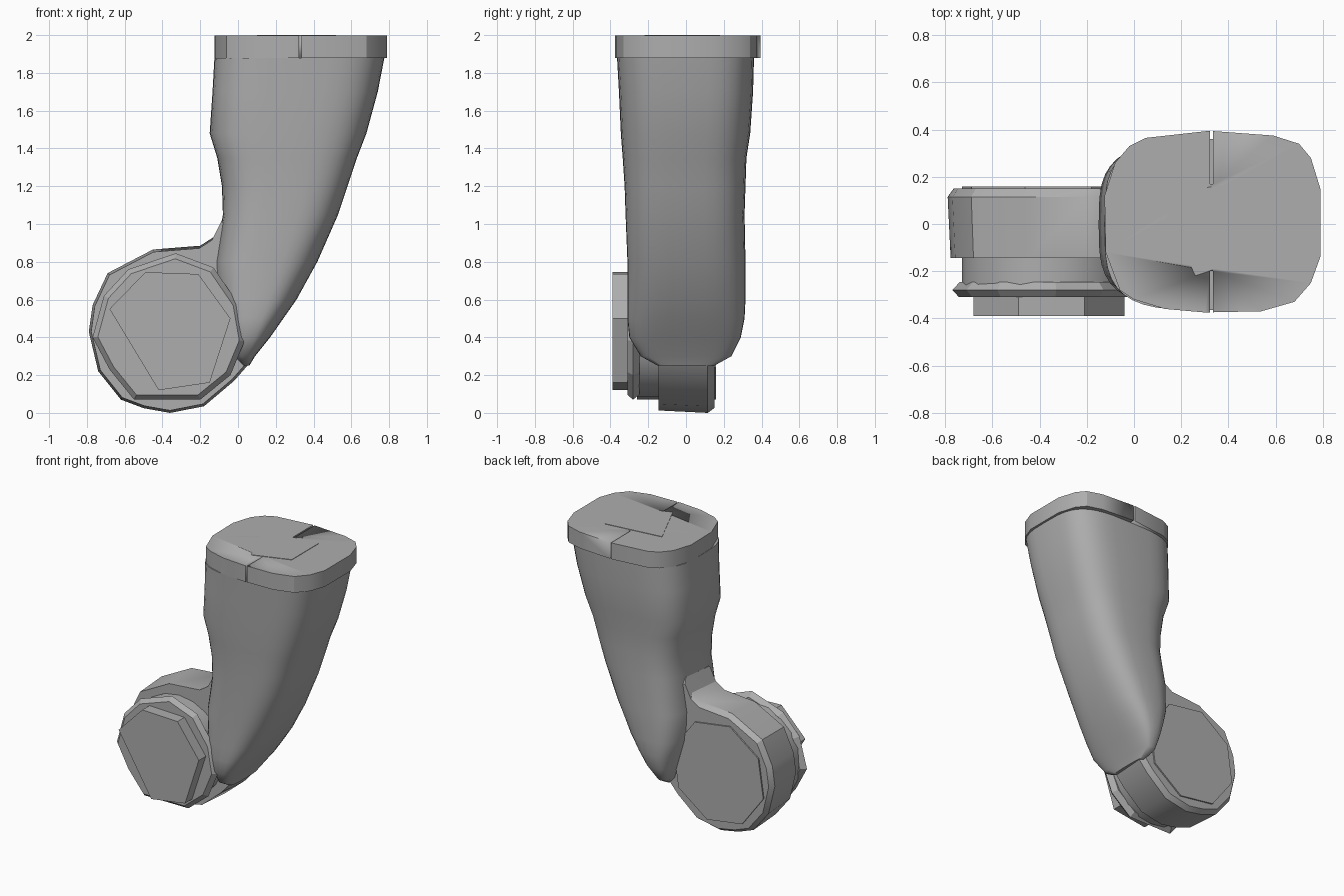
import bpy, bmesh, math

cube = bpy.data.objects.get("Cube")
if cube:
    bpy.data.objects.remove(cube, do_unlink=True)

grey = bpy.data.materials.new("plain grey")
grey.use_nodes = True
tone = (0.42, 0.42, 0.42, 1)
grey.diffuse_color = tone
grey.node_tree.nodes["Principled BSDF"].inputs["Base Color"].default_value = tone


def loft(name, rings, angle=30):
    """Skin a stack of equal-length rings and cap both ends."""
    bm = bmesh.new()
    loops = [[bm.verts.new(p) for p in ring] for ring in rings]
    for a, b in zip(loops, loops[1:]):
        for i in range(len(a)):
            j = (i + 1) % len(a)
            bm.faces.new((a[i], a[j], b[j], b[i]))
    bm.faces.new(loops[0])
    bm.faces.new(loops[-1])
    bmesh.ops.recalc_face_normals(bm, faces=bm.faces)
    mesh = bpy.data.meshes.new(name)
    bm.to_mesh(mesh)
    bm.free()
    mesh.materials.append(grey)
    obj = bpy.data.objects.new(name, mesh)
    bpy.context.collection.objects.link(obj)
    bpy.ops.object.select_all(action='DESELECT')
    obj.select_set(True)
    bpy.context.view_layer.objects.active = obj
    bpy.ops.object.shade_smooth_by_angle(angle=math.radians(angle))
    return obj


def oval(x0, x1, y0, y1, z, power, n=40):
    """Rounded rectangle slice at height z."""
    ring = []
    for i in range(n):
        t = 2 * math.pi * i / n
        c, s = math.cos(t), math.sin(t)
        u = math.copysign(abs(c) ** (2 / power), c)
        v = math.copysign(abs(s) ** (2 / power), s)
        ring.append(((x0 + x1) / 2 + u * (x1 - x0) / 2,
                     (y0 + y1) / 2 + v * (y1 - y0) / 2, z))
    return ring


def upright(profile, y, scale=1.0, centre=(-0.37, 0.43)):
    """Place an x-z profile at depth y, scaled about the joint axis."""
    cx, cz = centre
    return [(cx + (x - cx) * scale, y, cz + (z - cz) * scale) for x, z in profile]


def circle(radius, n, turn=0):
    return [(-0.37 + radius * math.cos(2 * math.pi * i / n + turn),
             0.43 + radius * math.sin(2 * math.pi * i / n + turn)) for i in range(n)]


# Curved arm tapering towards the joint
slices = [
    (0.02, 0.06, -0.15, 0.15, 0.25), (-0.02, 0.09, -0.24, 0.24, 0.30),
    (-0.05, 0.17, -0.30, 0.29, 0.40), (-0.08, 0.24, -0.31, 0.31, 0.50),
    (-0.11, 0.31, -0.31, 0.315, 0.60), (-0.12, 0.42, -0.31, 0.315, 0.80),
    (-0.08, 0.53, -0.32, 0.31, 1.05), (-0.085, 0.58, -0.325, 0.315, 1.20),
    (-0.11, 0.63, -0.335, 0.32, 1.35), (-0.15, 0.68, -0.345, 0.34, 1.48),
    (-0.135, 0.74, -0.355, 0.355, 1.70), (-0.125, 0.775, -0.365, 0.36, 1.88),
]
loft("arm", [oval(*s, 2.9 + 0.3 * s[4]) for s in slices], 45)

# Top cap with a slit at the front and the back
outline = [(0.05, 0.365), (0.32, 0.395), (0.59, 0.375), (0.7, 0.34), (0.75, 0.28),
           (0.79, 0.15), (0.79, -0.14), (0.75, -0.25), (0.68, -0.33), (0.54, -0.37),
           (0.3, -0.375), (0.13, -0.36), (0, -0.32), (-0.06, -0.28), (-0.12, -0.12),
           (-0.125, 0.12), (-0.08, 0.26), (-0.02, 0.33)]
cap = loft("top_cap", [[(x, y, z) for x, y in outline] for z in (1.88, 1.997)])
for side, y0, y1 in (("front", -0.5, -0.2), ("back", 0.17, 0.5)):
    cutter = loft(side + "_slit_cutter",
                  [[(x, y, z) for x, y in ((0.323, y0), (0.335, y0), (0.335, y1), (0.323, y1))]
                   for z in (1.85, 2.1)])
    cutter.hide_render = True
    cutter.hide_viewport = True
    cut = cap.modifiers.new(side + " slit", 'BOOLEAN')
    cut.object = cutter
    cut.operation = 'DIFFERENCE'
    cut.solver = 'EXACT'

# Four-sided plate on the cap
plate = [(0.1, 0.13), (0.52, 0.18), (0.52, -0.13), (0.26, -0.22)]
loft("cap_plate", [[(x, y, z) for x, y in plate] for z in (1.992, 2.0)])

# Rounded lug that blends into the arm
lug = [(-0.36, 0), (-0.5, 0.025), (-0.62, 0.07), (-0.74, 0.22), (-0.79, 0.43),
       (-0.77, 0.57), (-0.69, 0.74), (-0.45, 0.865), (-0.2, 0.885), (-0.13, 0.93),
       (-0.08, 1.03), (0.06, 1.0), (0.08, 0.3), (0.05, 0.25), (-0.02, 0.17), (-0.18, 0.035)]
loft("joint_lug", [upright(lug, -0.145, 0.97), upright(lug, 0.115),
                   upright(lug, 0.15, 0.94)])

# Back disc, collar and flange around the joint axis
loft("back_disc", [upright(circle(0.37, 8, 0.25), y) for y in (0.14, 0.16)])
loft("collar", [upright(circle(0.36, 20), y) for y in (-0.14, -0.26)])
rim = [(-0.33, 0.845), (-0.13, 0.77), (0.0, 0.58), (0.035, 0.38), (-0.04, 0.2),
       (-0.2, 0.07), (-0.55, 0.07), (-0.68, 0.23), (-0.77, 0.4), (-0.71, 0.62), (-0.58, 0.76)]
loft("flange", [upright(rim, -0.245, 0.92), upright(rim, -0.28),
                upright(rim, -0.31, 0.93)], 20)

# Six-sided bolt head
head = [(-0.68, 0.55), (-0.49, 0.745), (-0.21, 0.735), (-0.04, 0.5), (-0.15, 0.16), (-0.42, 0.12)]
loft("bolt_head", [upright(head, -0.3), upright(head, -0.39)], 20)
